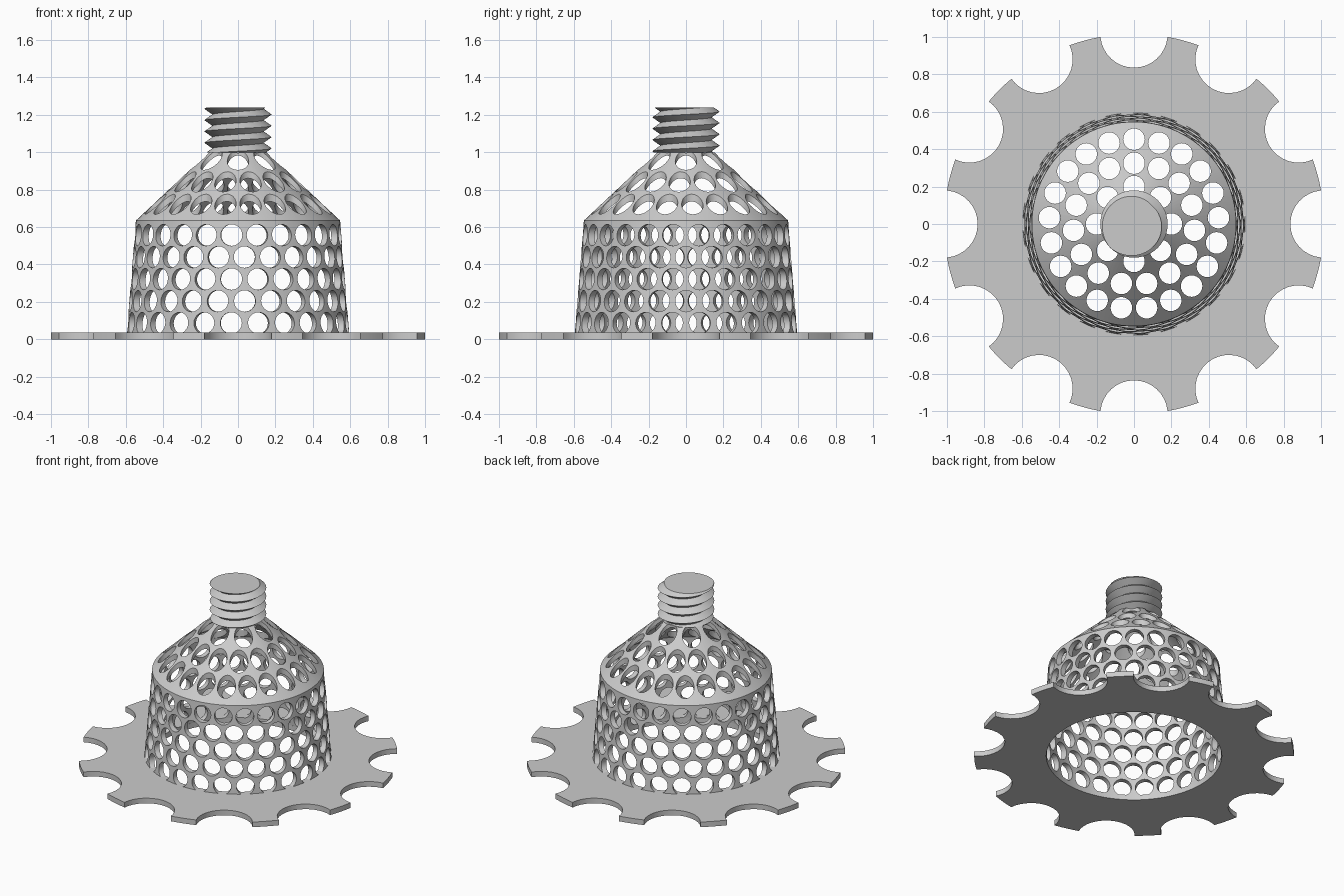
import bpy, bmesh
from math import sin, cos, pi, tau, radians, asin
from mathutils import Matrix, Vector

cube = bpy.data.objects.get("Cube")
if cube:
    bpy.data.objects.remove(cube, do_unlink=True)

GREY = (0.6, 0.6, 0.6, 1)
metal = bpy.data.materials.new("plain grey")
metal.use_nodes = True
metal.diffuse_color = GREY
metal.node_tree.nodes["Principled BSDF"].inputs["Base Color"].default_value = GREY


def polar(r, a, z):
    return Vector((r * cos(a), r * sin(a), z))


def make_object(name, bm):
    bmesh.ops.recalc_face_normals(bm, faces=bm.faces)
    mesh = bpy.data.meshes.new(name)
    bm.to_mesh(mesh)
    bm.free()
    obj = bpy.data.objects.new(name, mesh)
    mesh.materials.append(metal)
    bpy.context.collection.objects.link(obj)
    return obj


def activate(obj):
    bpy.ops.object.select_all(action='DESELECT')
    obj.select_set(True)
    bpy.context.view_layer.objects.active = obj


def smooth(obj):
    activate(obj)
    bpy.ops.object.shade_smooth_by_angle(angle=radians(30))


def skin_loops(bm, loops):
    """Quads between successive closed loops, the last joined to the first."""
    rings = [[bm.verts.new(p) for p in loop] for loop in loops]
    for a, b in zip(rings, rings[1:] + rings[:1]):
        n = len(a)
        for i in range(n):
            j = (i + 1) % n
            bm.faces.new((a[i], a[j], b[j], b[i]))


def drill_holes(target, places, radius, length):
    """Cut one cylinder at each placement out of the target."""
    bm = bmesh.new()
    for place in places:
        bmesh.ops.create_cone(bm, cap_ends=True, segments=24, radius1=radius,
                              radius2=radius, depth=length, matrix=place)
    cutter = make_object("hole_cutter", bm)
    cutter.hide_render = True
    boolean = target.modifiers.new("holes", 'BOOLEAN')
    boolean.operation = 'DIFFERENCE'
    boolean.solver = 'EXACT'
    boolean.object = cutter
    activate(target)
    bpy.ops.object.modifier_apply(modifier=boolean.name)
    bpy.data.objects.remove(cutter, do_unlink=True)


# Flange: flat ring with twelve round notches
NOTCHES, RIM, NOTCH_R, THICK = 12, 1.016, 0.18, 0.036
outline = []
half = 2 * asin(NOTCH_R / (2 * RIM))
corner = pi / 2 - half / 2
for k in range(NOTCHES):
    mid = k * tau / NOTCHES
    centre = polar(RIM, mid, 0)
    for i in range(17):
        turn = mid + pi + corner * (1 - i / 8)
        outline.append(centre + polar(NOTCH_R, turn, 0))
    for i in range(1, 4):
        outline.append(polar(RIM, mid + half + (tau / NOTCHES - 2 * half) * i / 4, 0))
count = len(outline)
bore = [polar(0.558, i * tau / count - half, 0) for i in range(count)]
up = Vector((0, 0, THICK))
bm = bmesh.new()
skin_loops(bm, [outline, [p + up for p in outline], [p + up for p in bore], bore])
smooth(make_object("notched_flange", bm))

# Basket shell: tapered wall with a conical roof
SEGMENTS = 100
profile = [(0.596, 0.015), (0.546, 0.635), (0.157, 1.0),
           (0.13, 0.995), (0.511, 0.625), (0.56, 0.015)]
bm = bmesh.new()
skin_loops(bm, [[polar(r, i * tau / SEGMENTS, z) for i in range(SEGMENTS)]
                for r, z in profile])
shell = make_object("perforated_basket", bm)

# Wall holes drilled radially in staggered rows, roof holes drilled upright
HOLE, AROUND = 0.0575, 25
wall = []
for row in range(5):
    for k in range(AROUND):
        a = (k + (0.5 if row % 2 == 0 else 0)) * tau / AROUND
        wall.append(Matrix.Translation(polar(0.575, a, 0.087 + row * 0.1175))
                    @ Matrix.Rotation(a, 4, 'Z') @ Matrix.Rotation(pi / 2, 4, 'Y'))
roof = [Matrix.Translation(polar(radius, pi / 2 + k * tau / number, z))
        for radius, number, z in ((0.453, 21, 0.73), (0.325, 15, 0.83), (0.2, 8, 0.95))
        for k in range(number)]
drill_holes(shell, wall, HOLE, 0.17)
drill_holes(shell, roof, HOLE, 0.26)
smooth(shell)

# Threaded stud: helical strip trimmed flat at both ends
PITCH, CREST, ROOT, STEPS, TURNS = 0.0605, 0.18, 0.137, 48, 7
LOW, HIGH = 1.0, 1.24
base = HIGH - PITCH * (5 + 225 / 360)
bm = bmesh.new()
crest, root = [], []
for i in range(STEPS * TURNS + 1):
    a = i * tau / STEPS
    z = base + PITCH * i / STEPS
    crest.append(bm.verts.new(polar(CREST, a, z)))
    root.append(bm.verts.new(polar(ROOT, a, z + PITCH / 2)))
for i in range(STEPS * TURNS):
    bm.faces.new((crest[i], crest[i + 1], root[i + 1], root[i]))
    if i + STEPS < STEPS * TURNS:
        j = i + STEPS
        bm.faces.new((root[i], root[i + 1], crest[j + 1], crest[j]))
for z, side in ((LOW, -1), (HIGH, 1)):
    bmesh.ops.bisect_plane(bm, geom=bm.verts[:] + bm.edges[:] + bm.faces[:],
                           dist=1e-6, plane_co=(0, 0, z), plane_no=(0, 0, side),
                           clear_outer=True)
    rim = [e for e in bm.edges if e.is_boundary
           and all(abs(v.co.z - z) < 1e-4 for v in e.verts)]
    hub = bm.verts.new((0, 0, z))
    for e in rim:
        bm.faces.new((e.verts[0], e.verts[1], hub))
smooth(make_object("threaded_stud", bm))
